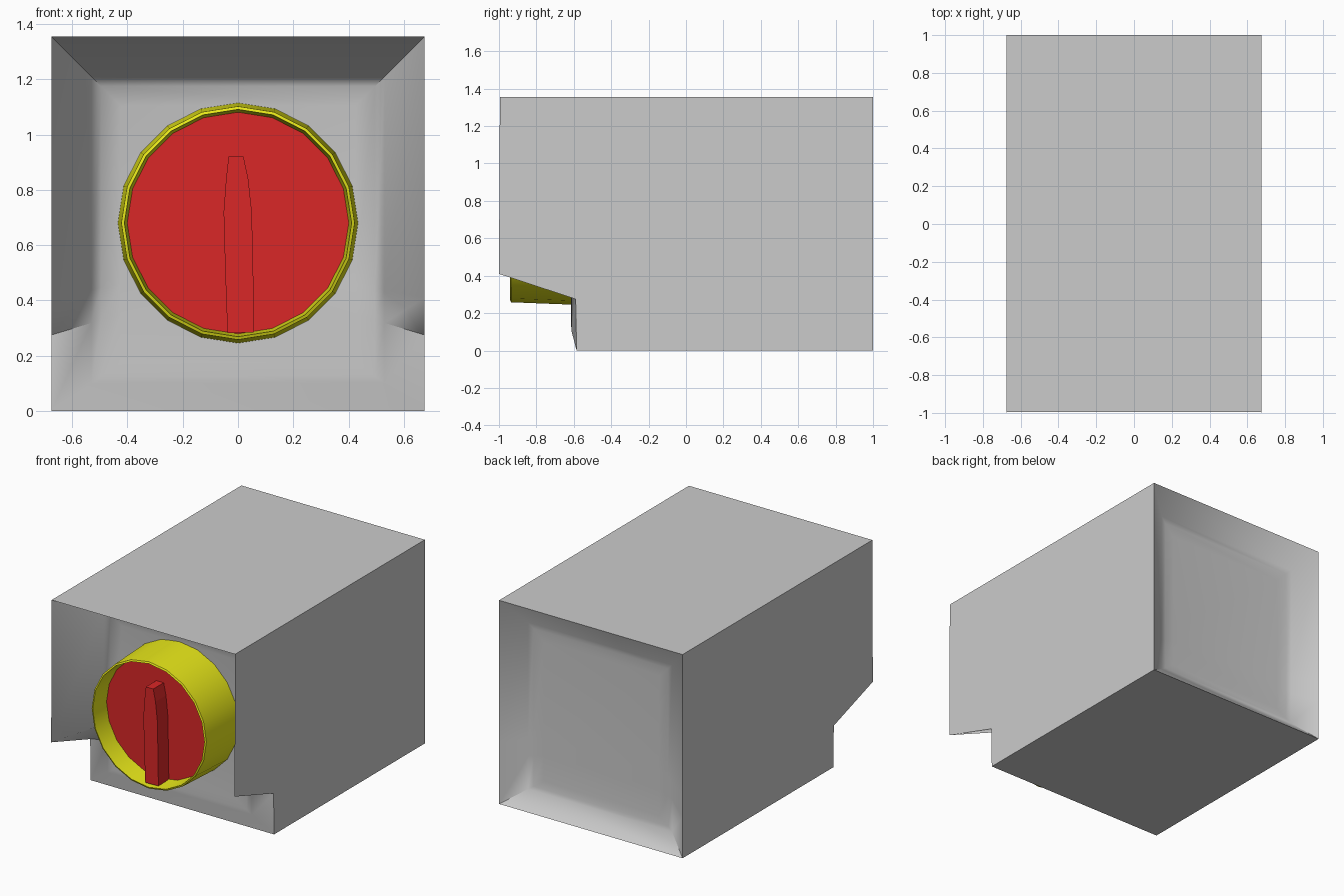
import bpy, bmesh, math

if "Cube" in bpy.data.objects:
    bpy.data.objects.remove(bpy.data.objects["Cube"])

def material(name, rgb):
    m = bpy.data.materials.new(name)
    m.diffuse_color = (*rgb, 1)
    m.use_nodes = True
    m.node_tree.nodes["Principled BSDF"].inputs["Base Color"].default_value = m.diffuse_color
    return m

def loft(name, loops, cap_start=True, cap_end=True, mat=None, smooth=None):
    """Skin a chain of closed loops with equal vertex counts."""
    bm = bmesh.new()
    rows = [[bm.verts.new(p) for p in lp] for lp in loops]
    n = len(rows[0])
    for a, b in zip(rows, rows[1:]):
        for i in range(n):
            j = (i + 1) % n
            bm.faces.new((a[i], a[j], b[j], b[i]))
    if cap_start:
        bm.faces.new(rows[0][::-1])
    if cap_end:
        bm.faces.new(rows[-1])
    bmesh.ops.recalc_face_normals(bm, faces=bm.faces)
    me = bpy.data.meshes.new(name)
    bm.to_mesh(me)
    bm.free()
    ob = bpy.data.objects.new(name, me)
    bpy.context.collection.objects.link(ob)
    if mat:
        me.materials.append(mat)
    if smooth:
        bpy.ops.object.select_all(action='DESELECT')
        ob.select_set(True)
        bpy.context.view_layer.objects.active = ob
        bpy.ops.object.shade_smooth_by_angle(angle=math.radians(smooth))
    return ob

yellow = material("yellow", (0.8, 0.8, 0.01))
red = material("red", (0.7, 0.02, 0.02))

# Housing: notched front rim, dished panels at front and back
W = 0.675
# z of the side points, how z moves with the inset, and front rim y
SIDE = [(0.0, 0.7, -0.585), (0.275, 0.3, -0.59), (0.41, 0.2, -1.0), (1.355, -1.0, -0.995)]

def housing_loop(inset, depth_y):
    right = [(W - inset, depth_y(rim), z + k * inset) for z, k, rim in SIDE]
    return right + [(-x, y, z) for x, y, z in reversed(right)]

dish = [(0.0, 0.0), (0.145, 0.88), (0.18, 0.95), (0.25, 1.0)]   # inset, depth fraction
front = [housing_loop(d, lambda r, t=t: r + (-0.615 - r) * t) for d, t in reversed(dish)]
back = [housing_loop(d, lambda r, t=t: 1 - 0.11 * t) for d, t in dish]
loft("housing", front + back, smooth=50)

# Rotary dial: 20-sided collar and recessed disc
CZ = 0.68

def ring(radius, y, n=20):
    return [(radius * math.sin(2 * math.pi * i / n), y,
             CZ + radius * math.cos(2 * math.pi * i / n)) for i in range(n)]

loft("dial_collar", [ring(0.435, -0.6), ring(0.422, -0.935), ring(0.411, -0.94), ring(0.40, -0.8)],
     cap_start=False, cap_end=False, mat=yellow, smooth=40)
loft("dial_disc", [ring(0.402, -0.61), ring(0.402, -0.81)], mat=red, smooth=40)

# Grip bar on the disc
grip = [(-0.038, 0.282), (0.058, 0.285), (0.055, 0.5), (0.05, 0.72), (0.037, 0.84),
        (0.02, 0.92), (-0.034, 0.92), (-0.043, 0.84), (-0.052, 0.72), (-0.046, 0.5)]
loft("dial_grip", [[(x, y, z) for x, z in grip] for y in (-0.8, -0.92)], mat=red)
